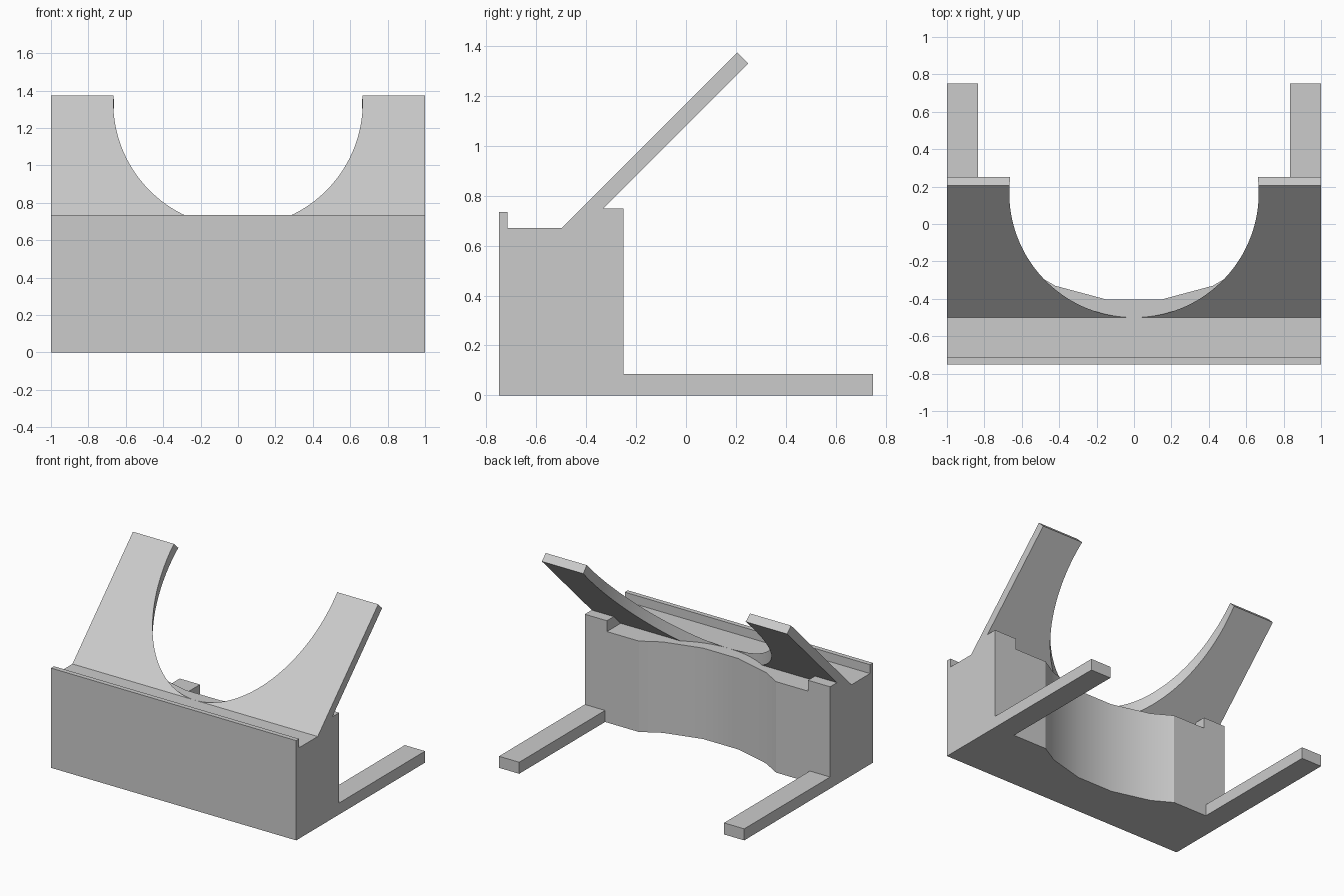
import bpy
import bmesh
import math
from mathutils import Matrix

cube = bpy.data.objects.get("Cube")
if cube:
    bpy.data.objects.remove(cube, do_unlink=True)

grey = bpy.data.materials.new("light grey")
grey.use_nodes = True
COLOUR = (0.6, 0.6, 0.6, 1)
grey.diffuse_color = COLOUR
grey.node_tree.nodes["Principled BSDF"].inputs["Base Color"].default_value = COLOUR


def add_object(name, bm):
    bmesh.ops.recalc_face_normals(bm, faces=bm.faces)
    mesh = bpy.data.meshes.new(name)
    bm.to_mesh(mesh)
    bm.free()
    mesh.materials.append(grey)
    obj = bpy.data.objects.new(name, mesh)
    bpy.context.collection.objects.link(obj)
    return obj


def extrude_profile(name, yz, x0, x1):
    """Side profile in y and z, drawn out from x0 to x1."""
    bm = bmesh.new()
    face = bm.faces.new([bm.verts.new((x0, y, z)) for y, z in yz])
    new = bmesh.ops.extrude_face_region(bm, geom=[face])["geom"]
    verts = [v for v in new if isinstance(v, bmesh.types.BMVert)]
    bmesh.ops.translate(bm, verts=verts, vec=(x1 - x0, 0, 0))
    return add_object(name, bm)


def cut_round(obj, y, radius, sides):
    """Cut a vertical cylinder centred on x = 0 out of the object."""
    bm = bmesh.new()
    place = Matrix.Translation((0, y, 0.7)) @ Matrix.Rotation(math.pi / sides, 4, "Z")
    bmesh.ops.create_cone(bm, cap_ends=True, segments=sides, radius1=radius,
                          radius2=radius, depth=3, matrix=place)
    cutter = add_object("round_cutter", bm)
    cutter.hide_render = True
    mod = obj.modifiers.new("round cut", "BOOLEAN")
    mod.operation = "DIFFERENCE"
    mod.solver = "EXACT"
    mod.object = cutter
    bpy.ops.object.select_all(action="DESELECT")
    bpy.context.view_layer.objects.active = obj
    obj.select_set(True)
    bpy.ops.object.modifier_apply(modifier=mod.name)
    bpy.data.objects.remove(cutter, do_unlink=True)
    bpy.ops.object.shade_smooth_by_angle(angle=math.radians(25))


# Main block with a raised front lip and a hollowed back
block = extrude_profile("base_block", [
    (-0.75, 0), (-0.25, 0), (-0.25, 0.67), (-0.715, 0.67),
    (-0.715, 0.735), (-0.75, 0.735)], -1, 1)
cut_round(block, 0.686, 1.1, 24)

# Sloping back rest with a large round opening
rest = extrude_profile("back_rest", [
    (-0.5, 0.67), (-0.41, 0.67), (0.25, 1.33), (0.205, 1.375)], -1, 1)
cut_round(rest, 0.167, 0.667, 128)

# Rear legs and the small supports under the back rest
for label, side in (("left", 1), ("right", -1)):
    extrude_profile(label + "_rear_leg", [
        (-0.25, 0), (0.75, 0), (0.75, 0.085), (-0.25, 0.085)],
        side * 0.835, side)
    extrude_profile(label + "_rest_support", [
        (-0.41, 0.67), (-0.25, 0.67), (-0.25, 0.75), (-0.33, 0.75)],
        side * 0.82, side)
